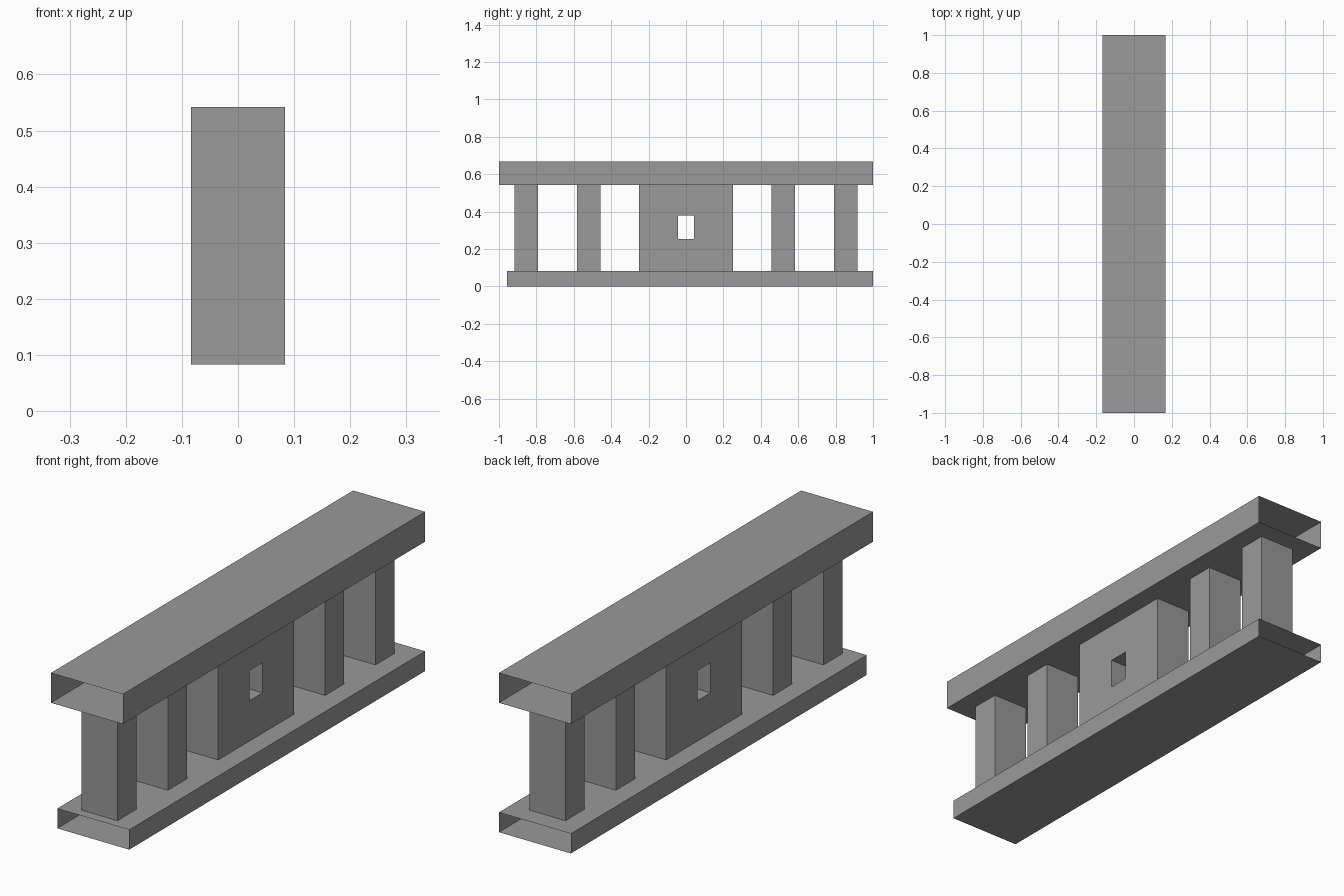
import bpy, bmesh

if "Cube" in bpy.data.objects:
    bpy.data.objects.remove(bpy.data.objects["Cube"])

RAIL_X, POST_X = 1 / 6, 1 / 12
Z_LOW, Z_HIGH, Z_TOP = 0.083, 0.542, 0.667

# Mid-grey finish shared by all parts
grey = bpy.data.materials.new("mid_grey")
grey.diffuse_color = (0.32, 0.32, 0.32, 1)
grey.use_nodes = True
grey.node_tree.nodes["Principled BSDF"].inputs["Base Color"].default_value = grey.diffuse_color


def finish(name, bm):
    bmesh.ops.recalc_face_normals(bm, faces=bm.faces)
    mesh = bpy.data.meshes.new(name)
    bm.to_mesh(mesh)
    bm.free()
    mesh.materials.append(grey)
    bpy.context.collection.objects.link(bpy.data.objects.new(name, mesh))


def box(name, half_x, y0, y1, z0, z1, open_axis):
    """Box centred on x, without the two faces that face along open_axis."""
    bm = bmesh.new()
    bmesh.ops.create_cube(bm, size=1)
    for v in bm.verts:
        v.co = (v.co.x * 2 * half_x,
                (y0 + y1) / 2 + v.co.y * (y1 - y0),
                (z0 + z1) / 2 + v.co.z * (z1 - z0))
    bm.normal_update()
    ends = [f for f in bm.faces if abs(f.normal[open_axis]) > 0.9]
    bmesh.ops.delete(bm, geom=ends, context='FACES')
    finish(name, bm)


# Rails: hollow tubes, open at both y ends
box("bottom_rail", RAIL_X, -0.958, 1, 0, Z_LOW, 1)
box("top_rail", RAIL_X, -1, 1, Z_HIGH, Z_TOP, 1)

# Posts: two on each side, capped by the rails
for side, label in ((-1, "front"), (1, "back")):
    for y, place in ((0.854, "outer"), (0.52, "inner")):
        c = side * y
        box(f"{label}_{place}_post", POST_X, c - 0.0625, c + 0.0625, Z_LOW, Z_HIGH, 2)

# Centre block: rectangular ring profile extruded through x
bm = bmesh.new()


def loop(half_y, z0, z1):
    return [bm.verts.new((-POST_X, y, z)) for y, z in
            ((-half_y, z0), (half_y, z0), (half_y, z1), (-half_y, z1))]


outer = loop(0.25, Z_LOW, Z_HIGH)
inner = loop(0.044, 0.252, 0.378)
ring = []
for i in range(4):
    j = (i + 1) % 4
    ring.append(bm.faces.new((outer[i], outer[j], inner[j], inner[i])))
ext = bmesh.ops.extrude_face_region(bm, geom=ring, use_keep_orig=True)
moved = [g for g in ext["geom"] if isinstance(g, bmesh.types.BMVert)]
bmesh.ops.translate(bm, verts=moved, vec=(2 * POST_X, 0, 0))
finish("centre_block", bm)
